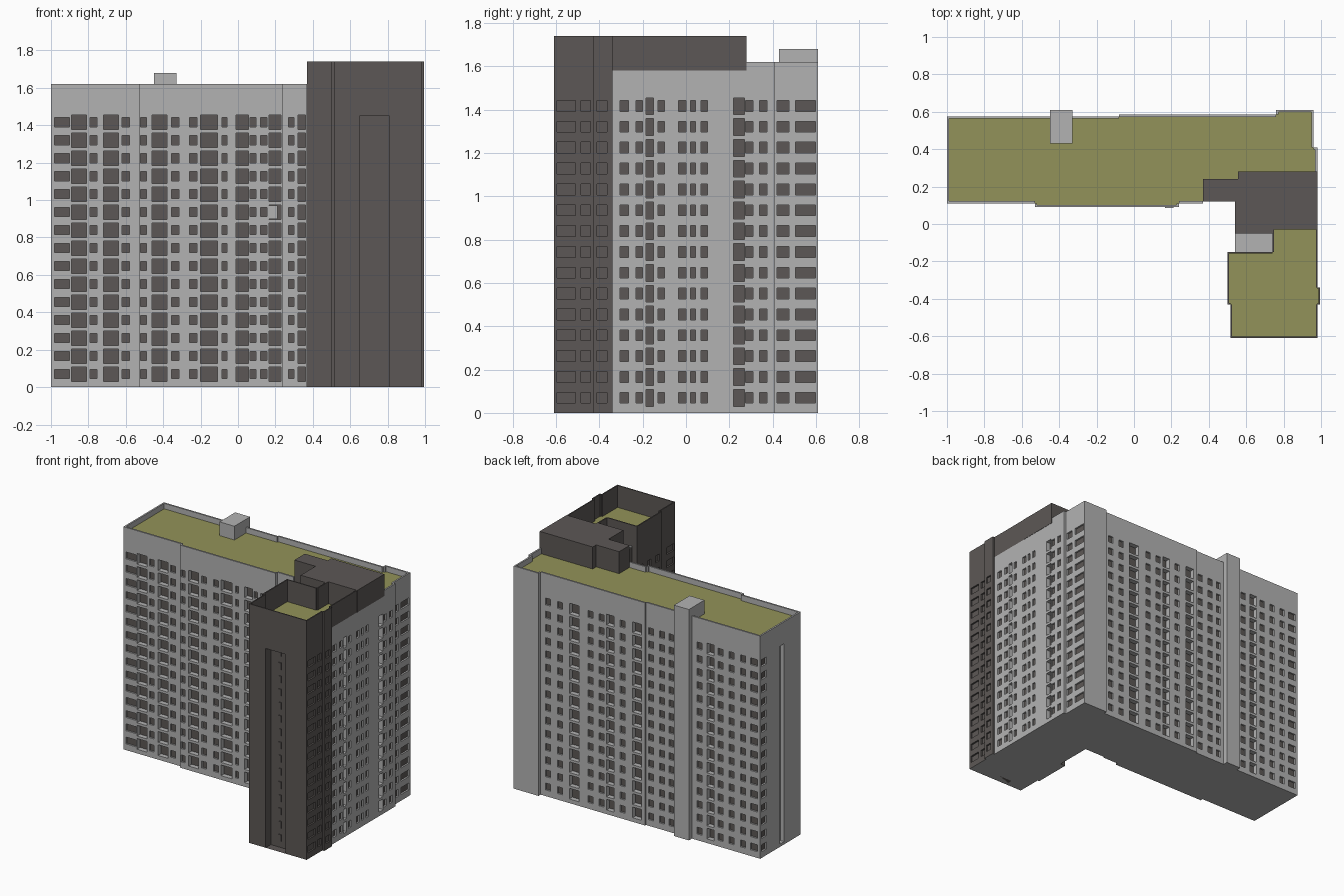
import bpy, bmesh
from mathutils import Vector

if "Cube" in bpy.data.objects:
    bpy.data.objects.remove(bpy.data.objects["Cube"])

ROOF, MAIN_TOP, TOWER_TOP = 1.58, 1.62, 1.74
FLOORS = [0.07 + 0.0962 * i for i in range(15)]


def material(name, rgb):
    m = bpy.data.materials.new(name)
    m.diffuse_color = (*rgb, 1)
    m.use_nodes = True
    m.node_tree.nodes["Principled BSDF"].inputs["Base Color"].default_value = m.diffuse_color
    return m


MATS = [material("light_concrete", (0.45, 0.45, 0.45)),
        material("dark_brown_grey", (0.108, 0.097, 0.092)),
        material("olive_roofing", (0.29, 0.29, 0.10))]
LIGHT, DARK, OLIVE = 0, 1, 2


def face(bm, pts, mat):
    bm.faces.new([bm.verts.new(p) for p in pts]).material_index = mat


def finish(bm, name):
    bmesh.ops.remove_doubles(bm, verts=bm.verts, dist=1e-5)
    me = bpy.data.meshes.new(name)
    bm.to_mesh(me)
    bm.free()
    for m in MATS:
        me.materials.append(m)
    ob = bpy.data.objects.new(name, me)
    bpy.context.collection.objects.link(ob)


def prism(bm, outline, z0, z1, mat):
    """Closed vertical prism over a counter-clockwise outline."""
    face(bm, [(x, y, z1) for x, y in outline], mat)
    face(bm, [(x, y, z0) for x, y in reversed(outline)], mat)
    for (ax, ay), (bx, by) in zip(outline, outline[1:] + outline[:1]):
        face(bm, [(ax, ay, z0), (bx, by, z0), (bx, by, z1), (ax, ay, z1)], mat)


def rect(x0, x1, y0, y1):
    return [(x0, y0), (x1, y0), (x1, y1), (x0, y1)]


def openings(kind):
    """Spans (bottom, top, depth, back colour) of one window column."""
    if kind == "w":      # window
        return [(z - 0.025, z + 0.025, 0.012, DARK) for z in FLOORS]
    if kind == "b":      # loggia
        return [(z - 0.040, z + 0.038, 0.035, DARK) for z in FLOORS]
    if kind == "s":      # light vertical slot
        return [(0.02, 1.46, 0.03, LIGHT)]
    return [(0.0, 1.45, 0.06, DARK)]   # deep dark niche


def facade(bm, p0, p1, mat, cols=()):
    """Wall from p0 to p1 (outside on the right) with columns of recesses."""
    a0, a1 = Vector((*p0, 0)), Vector((*p1, 0))
    d = (a1 - a0).normalized()
    n = d.cross(Vector((0, 0, 1)))
    axis = 0 if abs(d.x) > abs(d.y) else 1

    def P(t, z, depth=0.0):
        return a0 + d * t - n * depth + Vector((0, 0, z))

    def wall(a, b, z0, z1, depth=0.0, m=mat):
        face(bm, [P(a, z0, depth), P(b, z0, depth), P(b, z1, depth), P(a, z1, depth)], m)

    spans = sorted((*sorted((abs(s - p0[axis]), abs(e - p0[axis]))), k) for k, s, e in cols)
    t = 0.0
    for a, b, kind in spans:
        wall(t, a, 0, ROOF)
        z = 0.0
        for z0, z1, dp, back in openings(kind):
            if z0 > z:
                wall(a, b, z, z0)
            wall(a, b, z0, z1, dp, back)
            face(bm, [P(a, z0), P(a, z0, dp), P(a, z1, dp), P(a, z1)], mat)
            face(bm, [P(b, z0, dp), P(b, z0), P(b, z1), P(b, z1, dp)], mat)
            face(bm, [P(a, z0), P(b, z0), P(b, z0, dp), P(a, z0, dp)], mat)
            face(bm, [P(a, z1, dp), P(b, z1, dp), P(b, z1), P(a, z1)], mat)
            z = z1
        wall(a, b, z, ROOF)
        t = b
    wall(t, (a1 - a0).length, 0, ROOF)


def parapet(bm, p0, p1, top, mat, thick):
    a, b = Vector(p0), Vector(p1)
    d = (b - a).normalized()
    inward = Vector((-d.y, d.x)) * thick
    prism(bm, [tuple(v) for v in (a, b, b + inward, a + inward)], ROOF, top, mat)


# Window columns: kind, start, end along the wall
FRONT = [("w", -.98, -.90), ("b", -.89, -.81), ("w", -.79, -.755), ("b", -.72, -.64),
         ("w", -.62, -.58)]
FRONT_MID = [("w", -.52, -.49), ("b", -.46, -.38), ("w", -.355, -.315), ("w", -.26, -.22),
             ("b", -.20, -.11), ("w", -.085, -.06), ("b", -.01, .055), ("w", .065, .095),
             ("w", .12, .155), ("b", .165, .23)]
FRONT_END = [("w", .27, .30), ("b", .32, .36)]
RIGHT = [("w", -.305, -.265), ("w", -.23, -.20), ("b", -.185, -.15), ("w", -.13, -.10),
         ("w", -.035, 0), ("w", .02, .045), ("w", .07, .10), ("b", .22, .27),
         ("w", .275, .31), ("w", .34, .375)]
RIGHT_END = [("w", .42, .475), ("w", .505, .597)]
BACK = [("w", .68, .72), ("w", .585, .625), ("b", .45, .53), ("w", .34, .38), ("w", .25, .29),
        ("b", .17, .23), ("w", .08, .12), ("b", -.05, .02)]
BACK_MID = [("w", -.14, -.10), ("w", -.23, -.19), ("w", -.30, -.265)]
BACK_END = [("w", -.53, -.49), ("b", -.63, -.57), ("w", -.70, -.66), ("w", -.79, -.75),
            ("w", -.88, -.84), ("w", -.98, -.92)]
WEST = [("s", .30, .345), ("w", .505, .562)]
TOWER_WEST = [("w", -.22, -.18), ("w", -.31, -.27), ("w", -.41, -.365)]

# Outline walked counter-clockwise: end point, colour, columns
START = (-1, .11)
WALLS = [((-.53, .11), LIGHT, FRONT), ((-.53, .09), LIGHT, ()), ((.24, .09), LIGHT, FRONT_MID),
         ((.24, .11), LIGHT, ()), ((.37, .11), LIGHT, FRONT_END),
         ((.37, .12), DARK, ()), ((.54, .12), DARK, ()), ((.54, -.15), DARK, ()),
         ((.50, -.15), DARK, ()), ((.50, -.43), DARK, TOWER_WEST), ((.515, -.43), DARK, ()),
         ((.515, -.61), DARK, [("w", -.595, -.51)]), ((.98, -.61), DARK, [("n", .65, .81)]),
         ((.98, -.43), DARK, [("w", -.595, -.51), ("w", -.485, -.44)]), ((.995, -.43), DARK, ()),
         ((.995, -.34), DARK, [("w", -.41, -.365)]), ((.98, -.34), DARK, ()),
         ((.98, .41), LIGHT, RIGHT), ((.96, .41), LIGHT, ()), ((.96, .61), LIGHT, RIGHT_END),
         ((.76, .61), LIGHT, ()), ((.76, .585), LIGHT, ()), ((-.08, .585), LIGHT, BACK),
         ((-.08, .575), LIGHT, ()), ((-.33, .575), LIGHT, BACK_MID), ((-.33, .61), LIGHT, ()),
         ((-.45, .61), LIGHT, ()), ((-.45, .575), LIGHT, ()), ((-1, .575), LIGHT, BACK_END),
         (START, LIGHT, WEST)]

# Facades and parapets of the slab and the tower
light_bm, dark_bm, para_bm, tpara_bm = (bmesh.new() for _ in range(4))
p = START
for q, mat, cols in WALLS:
    facade(light_bm if mat == LIGHT else dark_bm, p, q, mat, cols)
    if q == (.98, .41):                       # east side: split around the crown
        parapet(tpara_bm, p, (.98, -.03), TOWER_TOP, DARK, .008)
        parapet(para_bm, (.98, .28), q, MAIN_TOP, LIGHT, .012)
    elif mat == LIGHT:
        parapet(para_bm, p, q, MAIN_TOP, LIGHT, .012)
    elif q[1] < -.14 and q != (.54, -.15):
        parapet(tpara_bm, p, q, TOWER_TOP, DARK, .008)
    p = q
# inner parapet around the roof notch
parapet(tpara_bm, (.74, -.15), (.54, -.15), TOWER_TOP, DARK, .008)
parapet(tpara_bm, (.74, -.03), (.74, -.15), TOWER_TOP, DARK, .008)
finish(light_bm, "apartment_walls")
finish(dark_bm, "tower_walls")
finish(para_bm, "roof_parapet")
finish(tpara_bm, "tower_parapet")

# Flat roof and underside
outline = [w[0] for w in WALLS]
bm = bmesh.new()
face(bm, [(x, y, ROOF) for x, y in outline], OLIVE)
finish(bm, "flat_roof")
bm = bmesh.new()
face(bm, [(x, y, 0) for x, y in reversed(outline)], LIGHT)
finish(bm, "underside")

# Dark crown block on the roof
bm = bmesh.new()
prism(bm, [(.37, .12), (.54, .12), (.54, -.05), (.74, -.05), (.74, -.03), (.982, -.03),
           (.982, .28), (.555, .28), (.555, .24), (.37, .24)], ROOF, TOWER_TOP, DARK)
finish(bm, "roof_crown")

# Light ledge in the roof notch, shaft head and one closed loggia
for name, r, z0, z1 in [("notch_ledge", rect(.54, .74, -.15, -.05), ROOF, ROOF + .006),
                        ("shaft_head", rect(-.45, -.33, .43, .61), ROOF, 1.68),
                        ("closed_loggia", rect(.165, .21, .086, .092), .90, .97)]:
    bm = bmesh.new()
    prism(bm, r, z0, z1, LIGHT)
    finish(bm, name)

# Narrow stair windows in the tower niche
bm = bmesh.new()
for z in FLOORS:
    prism(bm, rect(.715, .735, -.556, -.549), z - .025, z + .025, DARK)
finish(bm, "stair_windows")
